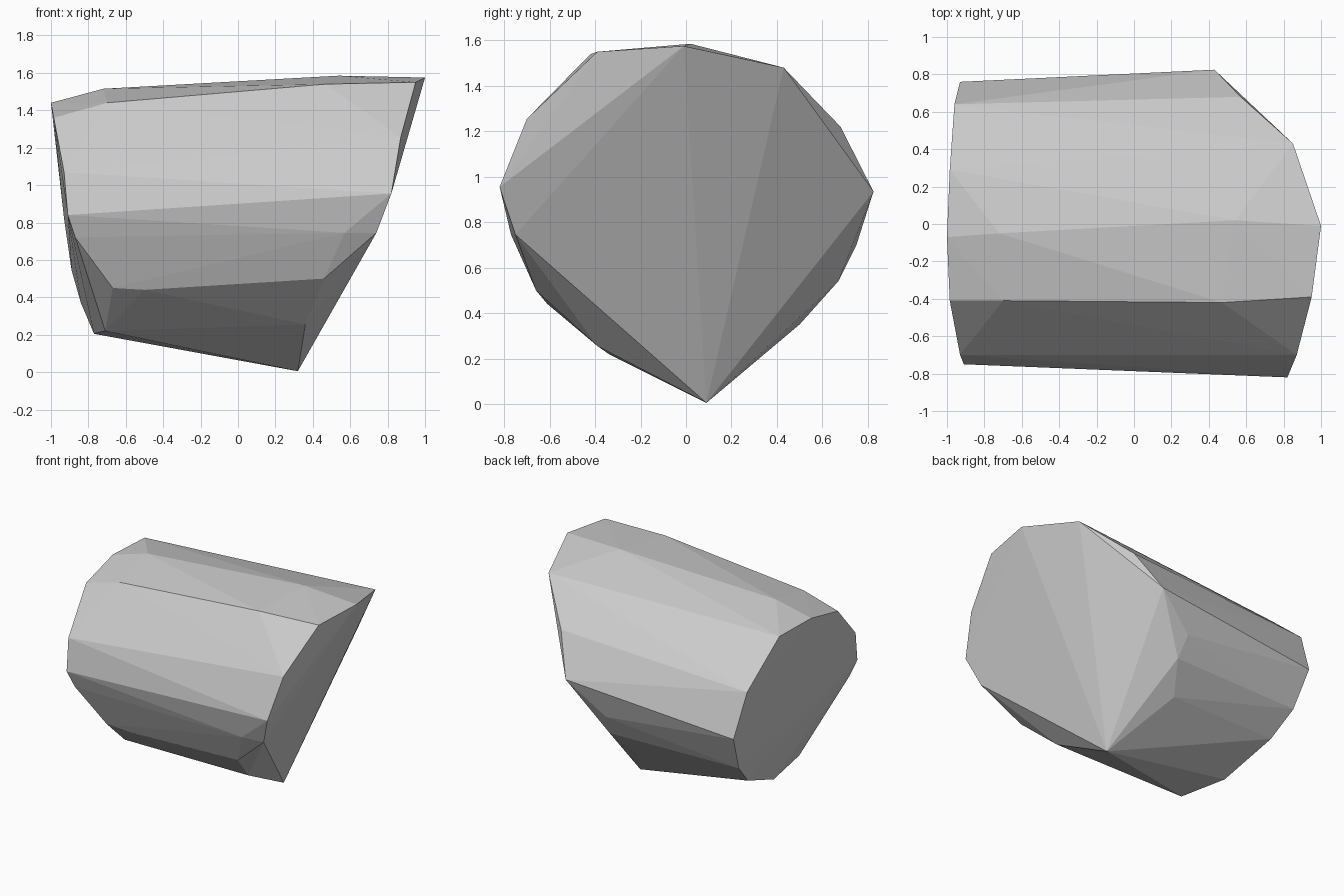
import bpy
import bmesh

# Outline of the slanted right end, clockwise from the top
right_end = [
    (1.0, -.01, 1.575), (.95, -.39, 1.55), (.87, -.70, 1.255),
    (.82, -.82, .955), (.74, -.75, .745), (.32, .09, .005),
    (.43, .825, .935), (.85, .43, 1.48),
]
# Outline of the smaller left end
left_end = [
    (-1.0, -.07, 1.44), (-.985, -.41, 1.36), (-.93, -.70, 1.07),
    (-.91, -.75, .84), (-.87, -.71, .72), (-.71, -.34, .22),
    (-.77, .05, .205), (-.84, .46, .37), (-.89, .64, .545),
    (-.93, .76, .82), (-.96, .64, 1.14), (-.985, .29, 1.435),
]
# Chipped corners along the body
chips = [
    (.57, -.77, .745), (.46, -.66, .50), (.36, -.39, .255),
    (.145, .75, .70), (.17, .67, .54), (.06, .50, .35),
    (.57, .68, 1.22), (.54, .02, 1.585), (.47, -.42, 1.54),
    (-.72, -.05, 1.515), (-.70, -.41, 1.44),
    (-.67, -.61, .45), (-.50, -.61, .44),
]

# Faceted stone block wrapped around the points
bm = bmesh.new()
for p in right_end + left_end + chips:
    bm.verts.new(p)
hull = bmesh.ops.convex_hull(bm, input=bm.verts[:])
loose = {g for g in hull["geom_interior"] + hull["geom_unused"]
         if isinstance(g, bmesh.types.BMVert)}
bmesh.ops.delete(bm, geom=list(loose), context='VERTS')
bmesh.ops.recalc_face_normals(bm, faces=bm.faces[:])

mesh = bpy.data.meshes.new("rock")
bm.to_mesh(mesh)
bm.free()

# Plain stone grey
grey = bpy.data.materials.new("stone_grey")
grey.diffuse_color = (.6, .6, .6, 1)
mesh.materials.append(grey)

rock = bpy.data.objects.new("rock", mesh)
bpy.context.collection.objects.link(rock)
